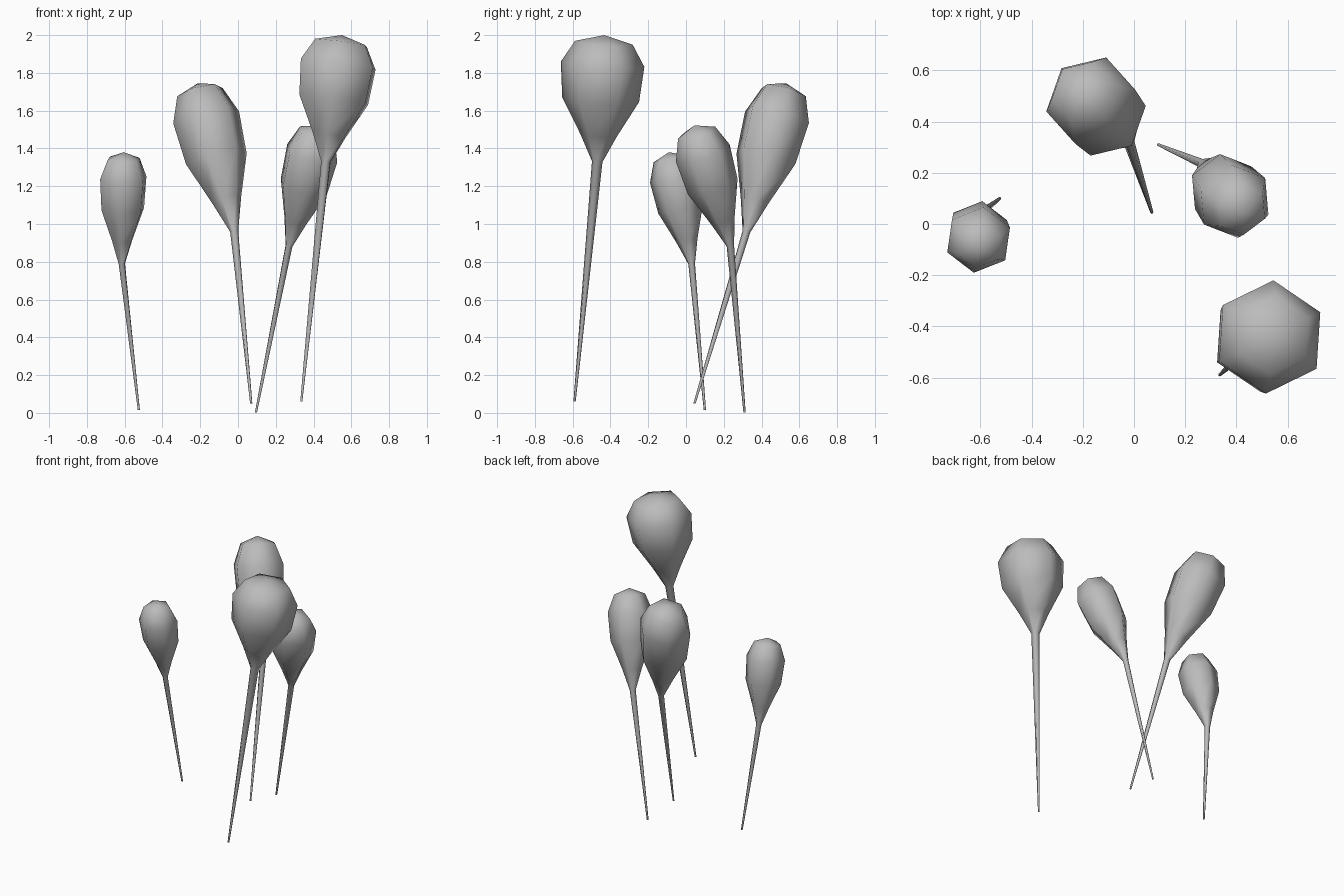
import bpy, bmesh, math
from mathutils import Vector

SIDES = 6
# Bulb profile: fraction of the neck-to-tip length, fraction of the bulb radius
PROFILE = [(0.21, 0.44), (0.49, 0.92), (0.77, 1.0), (0.94, 0.69)]

cube = bpy.data.objects.get("Cube")
if cube:
    bpy.data.objects.remove(cube, do_unlink=True)

grey = bpy.data.materials.new("soft_grey")
grey.use_nodes = True
colour = (0.5, 0.5, 0.5, 1)
grey.diffuse_color = colour
grey.node_tree.nodes["Principled BSDF"].inputs["Base Color"].default_value = colour


def add_ring(bm, centre, axis, radius, turn):
    """Six-sided ring square to the given axis."""
    tilt = Vector((0, 0, 1)).rotation_difference(axis)
    ring = []
    for i in range(SIDES):
        a = math.radians(turn) + math.tau * i / SIDES
        ring.append(bm.verts.new(centre + tilt @ Vector((math.cos(a), math.sin(a), 0)) * radius))
    return ring


def bulb_on_stalk(name, base, neck, tip, radius, neck_radius, turn):
    base, neck, tip = Vector(base), Vector(neck), Vector(tip)
    stalk_axis, bulb_axis = (neck - base).normalized(), (tip - neck).normalized()
    bm = bmesh.new()
    # Thin stalk, then the swelling bulb
    rings = [add_ring(bm, base, stalk_axis, 0.006, turn),
             add_ring(bm, neck, (stalk_axis + bulb_axis).normalized(), neck_radius, turn)]
    for along, wide in PROFILE:
        rings.append(add_ring(bm, neck.lerp(tip, along), bulb_axis, radius * wide, turn))
    for low, high in zip(rings, rings[1:]):
        for i in range(SIDES):
            j = (i + 1) % SIDES
            bm.faces.new((low[i], low[j], high[j], high[i]))
    # Closed foot and pointed crown
    bm.faces.new(rings[0][::-1])
    crown = bm.verts.new(tip)
    for i in range(SIDES):
        bm.faces.new((rings[-1][i], rings[-1][(i + 1) % SIDES], crown))
    for face in bm.faces:
        face.smooth = len(face.verts) < SIDES
    mesh = bpy.data.meshes.new(name)
    bm.to_mesh(mesh)
    bm.free()
    mesh.materials.append(grey)
    obj = bpy.data.objects.new(name, mesh)
    bpy.context.collection.objects.link(obj)
    return obj


bulb_on_stalk("tall_front_bulb", (0.335, -0.59, 0.06), (0.465, -0.47, 1.33),
              (0.55, -0.433, 2.0), 0.222, 0.028, 26)
bulb_on_stalk("back_bulb", (0.07, 0.045, 0.05), (-0.02, 0.32, 0.96),
              (-0.213, 0.53, 1.745), 0.182, 0.022, 12)
bulb_on_stalk("left_bulb", (0.095, 0.31, 0.002), (0.27, 0.235, 0.885),
              (0.43, 0.045, 1.522), 0.15, 0.02, 37)
bulb_on_stalk("small_right_bulb", (-0.525, 0.10, 0.015), (-0.615, 0.03, 0.79),
              (-0.605, -0.09, 1.38), 0.132, 0.018, 22)
